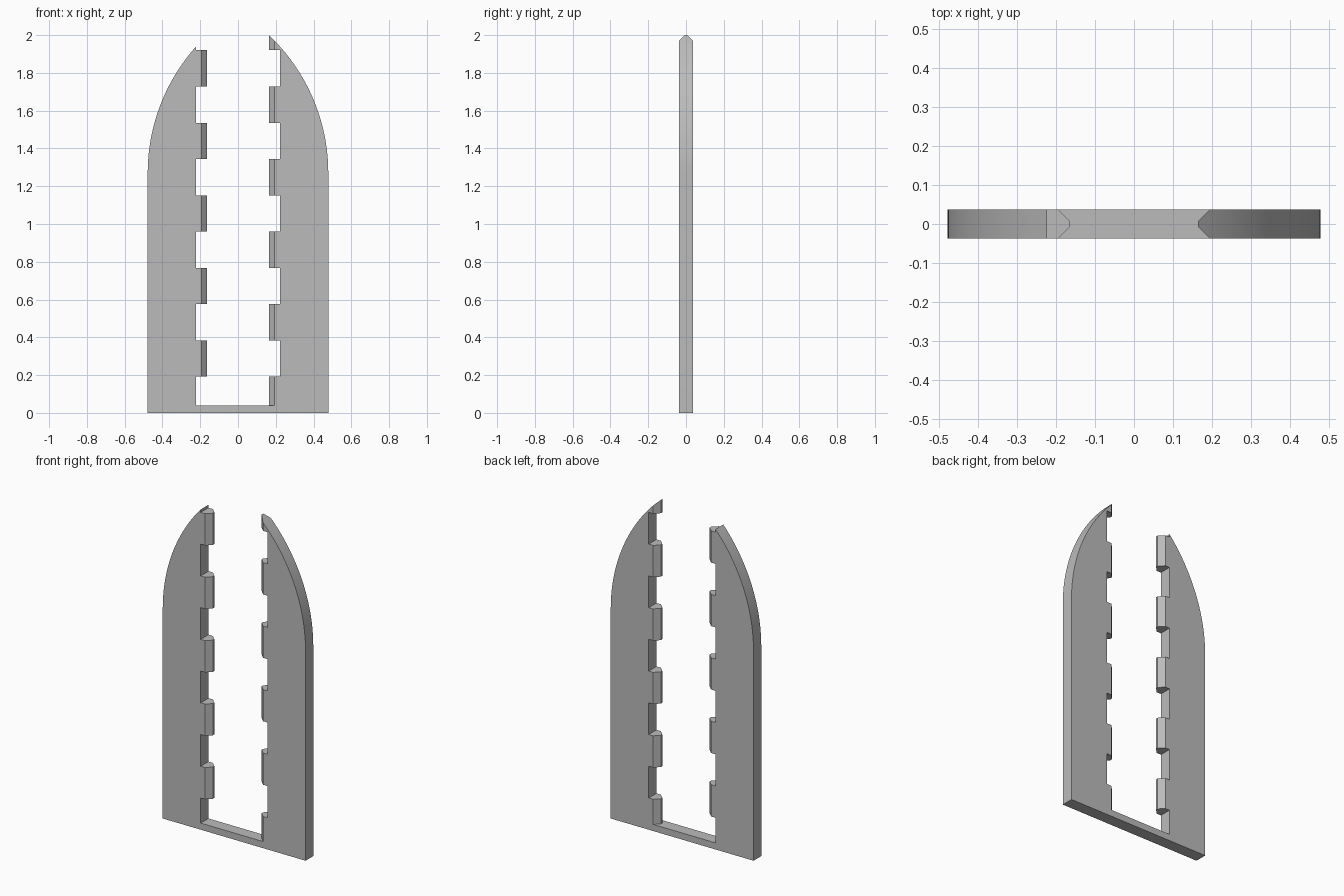
import bpy, bmesh, math

if "Cube" in bpy.data.objects:
    bpy.data.objects.remove(bpy.data.objects["Cube"])

HALF_W, HALF_T = 0.478, 0.037      # plate half width and half thickness
SLOT, TIP = 0.2235, 0.1635         # slot wall and tooth tip distance from centre
FLOOR, PITCH, TOP = 0.04, 0.192, 2.0
SPRING = 1.27                      # height where the sides start to curve
FLAT = 0.007                       # half width of the tooth tip
inset = HALF_W - TIP
RADIUS = (inset ** 2 + (TOP - SPRING) ** 2) / (2 * inset)


def prism(name, points, place, offset):
    """Extrude a closed 2D outline along one direction into a solid."""
    bm = bmesh.new()
    face = bm.faces.new([bm.verts.new(place(a, b)) for a, b in points])
    new = bmesh.ops.extrude_face_region(bm, geom=[face])["geom"]
    moved = [v for v in new if isinstance(v, bmesh.types.BMVert)]
    bmesh.ops.translate(bm, verts=moved, vec=offset)
    bmesh.ops.recalc_face_normals(bm, faces=bm.faces)
    mesh = bpy.data.meshes.new(name)
    bm.to_mesh(mesh)
    bm.free()
    obj = bpy.data.objects.new(name, mesh)
    bpy.context.collection.objects.link(obj)
    return obj


def half_outline(first_tooth, top_x, steps=28):
    """Bottom corner, curved shoulder, then the toothed slot wall downwards."""
    pts = [(HALF_W, 0)]
    end = math.acos((top_x - HALF_W + RADIUS) / RADIUS)
    for i in range(steps + 1):
        a = end * i / steps
        pts.append((HALF_W - RADIUS + RADIUS * math.cos(a),
                    SPRING + RADIUS * math.sin(a)))
    # alternate between tooth tip and slot wall at every pitch line
    for k in range(10, 0, -1):
        above, below = (TIP, SLOT) if k % 2 == first_tooth else (SLOT, TIP)
        pts += [(above, k * PITCH), (below, k * PITCH)]
    pts.append((SLOT if first_tooth else TIP, FLOOR))
    return pts


# Forked plate with staggered teeth
left = half_outline(0, TIP)
right = [(-x, z) for x, z in half_outline(1, SLOT)]
plate = prism("forked_plate", left + right[::-1],
              lambda x, z: (x, -HALF_T, z), (0, 2 * HALF_T, 0))

# Chamfer the tooth tips on both faces and both sides
bpy.context.view_layer.objects.active = plate
reach = 0.07
wedge = [(TIP - FLAT, 0), (TIP - FLAT + reach, reach),
         (TIP - 0.03, reach), (TIP - 0.03, 0)]
for sx in (1, -1):
    for sy in (1, -1):
        cutter = prism("chamfer_cutter", wedge,
                       lambda x, y: (sx * x, sy * y, FLOOR), (0, 0, TOP + 0.1))
        cutter.hide_render = True
        mod = plate.modifiers.new("chamfer", "BOOLEAN")
        mod.operation, mod.solver, mod.object = "DIFFERENCE", "EXACT", cutter
        bpy.ops.object.modifier_apply(modifier=mod.name)
        bpy.data.objects.remove(cutter)

# Plain grey finish
grey = bpy.data.materials.new("plain_grey")
grey.use_nodes = True
colour = (0.5, 0.5, 0.5, 1)
grey.diffuse_color = colour
grey.node_tree.nodes["Principled BSDF"].inputs["Base Color"].default_value = colour
plate.data.materials.clear()
plate.data.materials.append(grey)
for poly in plate.data.polygons:
    poly.material_index = 0

bpy.ops.object.select_all(action="DESELECT")
plate.select_set(True)
bpy.ops.object.shade_smooth_by_angle(angle=math.radians(20))
